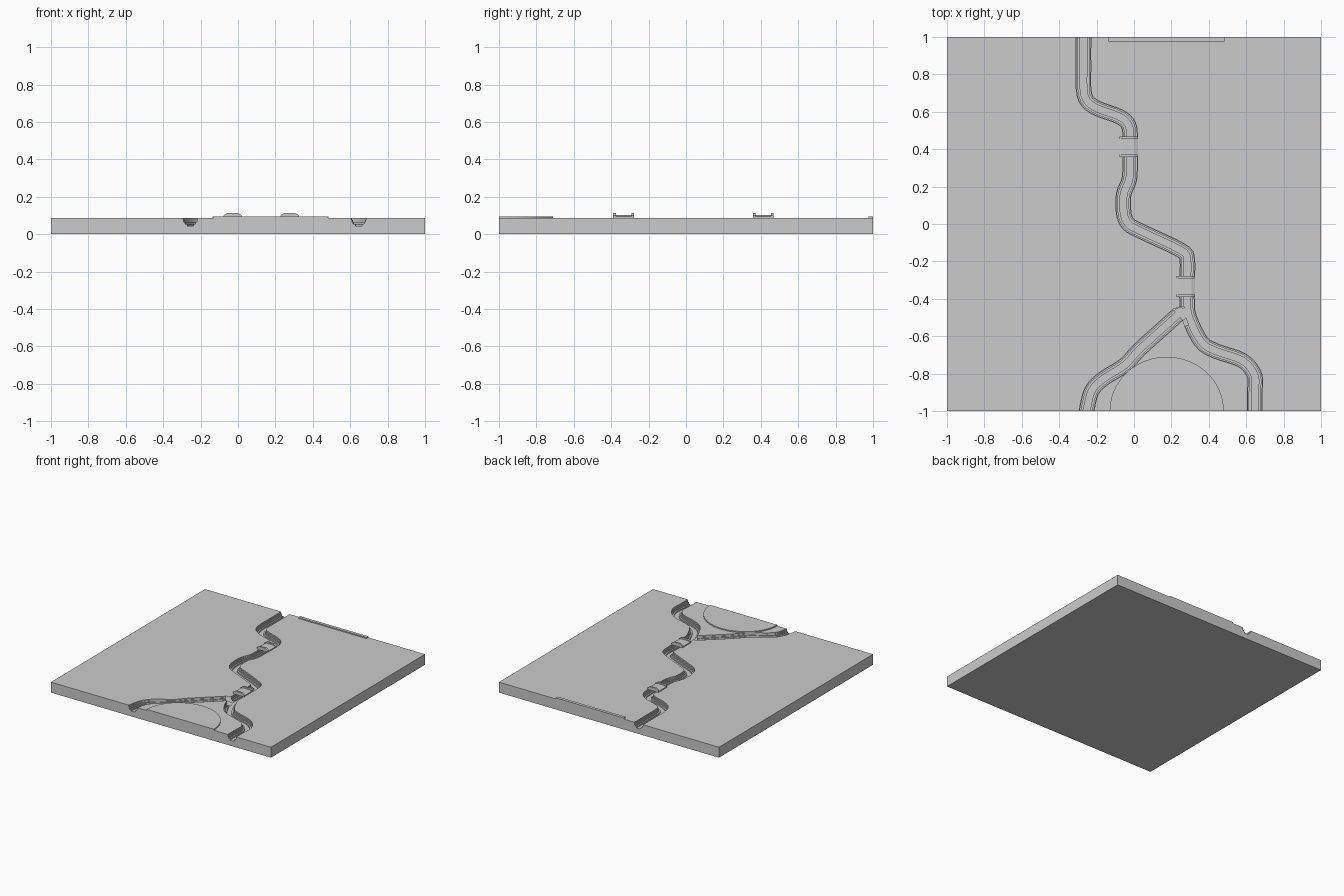
import bpy
import bmesh
import math
from mathutils import Vector

if "Cube" in bpy.data.objects:
    bpy.data.objects.remove(bpy.data.objects["Cube"], do_unlink=True)

TOP = 0.086
DEPTH = 0.042
UP = Vector((0, 0, 1))

grey = bpy.data.materials.new("stone grey")
grey.use_nodes = True
grey.diffuse_color = (0.6, 0.6, 0.6, 1)
grey.node_tree.nodes["Principled BSDF"].inputs["Base Color"].default_value = (0.6, 0.6, 0.6, 1)


def finish(name, bm):
    mesh = bpy.data.meshes.new(name)
    bm.to_mesh(mesh)
    bm.free()
    mesh.materials.append(grey)
    obj = bpy.data.objects.new(name, mesh)
    bpy.context.collection.objects.link(obj)


def add_face(bm, points, toward):
    """Add a polygon whose front side looks in the given direction."""
    face = bm.faces.new([bm.verts.new(p) for p in points])
    face.normal_update()
    if face.normal.dot(Vector(toward)) < 0:
        face.normal_flip()


def prism(name, outline, direction):
    """Closed solid swept from a planar outline along a direction."""
    d = Vector(direction)
    low = [Vector(p) for p in outline]
    high = [p + d for p in low]
    middle = sum(low, Vector()) / len(low)
    bm = bmesh.new()
    add_face(bm, low, -d)
    add_face(bm, high, d)
    for i in range(len(low)):
        j = (i + 1) % len(low)
        add_face(bm, [low[i], low[j], high[j], high[i]], (low[i] + low[j]) / 2 - middle)
    bmesh.ops.remove_doubles(bm, verts=bm.verts, dist=1e-5)
    finish(name, bm)


def smooth_path(points, steps=4):
    """Rounded path through the points."""
    pts = [Vector(p) for p in points]
    ext = [pts[0] * 2 - pts[1]] + pts + [pts[-1] * 2 - pts[-2]]
    out = []
    for a, b, c, d in zip(ext, ext[1:], ext[2:], ext[3:]):
        for i in range(steps):
            t = i / steps
            out.append(0.5 * (2 * b + (c - a) * t + (2 * a - 5 * b + 4 * c - d) * t * t
                              + (3 * b - a - 3 * c + d) * t ** 3))
    return out + [pts[-1]]


# Stepped channel section, from the east rim down to the bed and up again
WIDTHS = (0.039, 0.036, 0.029, 0.018)
STEPS = [(w, -DEPTH * (i + e) / len(WIDTHS)) for i, w in enumerate(WIDTHS) for e in (0, 1)]
SECTION = STEPS + [(-w, z) for w, z in reversed(STEPS)]


def channel_rings(path):
    rings = []
    for i, p in enumerate(path):
        along = (path[min(i + 1, len(path) - 1)] - path[max(i - 1, 0)]).normalized()
        if abs(p.y) == 1:
            along = Vector((0, -1))
        across = Vector((-along.y, along.x))
        rings.append([(p + across * w).to_3d() + UP * (TOP + z) for w, z in SECTION])
    return rings


def add_channel(bm, rings, mouth=range(0)):
    """Skin the rings, leaving the west wall open along the mouth."""
    for i, (r, s) in enumerate(zip(rings, rings[1:])):
        centre = (r[0] + r[-1] + s[0] + s[-1]) / 4 + UP * 0.01
        for k in range(len(r) - 1):
            if i in mouth and k >= len(r) // 2:
                continue
            quad = [r[k], r[k + 1], s[k + 1], s[k]]
            add_face(bm, quad, centre - sum(quad, Vector()) / 4)


river = channel_rings(smooth_path([
    (-0.27, 1), (-0.27, 0.85), (-0.265, 0.69), (-0.21, 0.625), (-0.08, 0.575), (-0.03, 0.53),
    (-0.02, 0.46), (-0.02, 0.36), (-0.025, 0.24), (-0.055, 0.16), (-0.055, 0.06), (-0.03, 0.0),
    (0.04, -0.04), (0.25, -0.14), (0.284, -0.19), (0.284, -0.3), (0.284, -0.42), (0.295, -0.5),
    (0.36, -0.63), (0.44, -0.68), (0.58, -0.73), (0.645, -0.81), (0.645, -0.9), (0.645, -1)]))
branch = channel_rings(smooth_path([
    (0.235, -0.485), (0.18, -0.535), (0.03, -0.67), (-0.05, -0.755), (-0.16, -0.825),
    (-0.225, -0.89), (-0.255, -1)]))
east, west = [r[0] for r in river], [r[-1] for r in river]
branch_east, branch_west = [r[0] for r in branch], [r[-1] for r in branch]
above = max(i for i, p in enumerate(west) if p.y > -0.45)
below = min(i for i, p in enumerate(west) if p.y < -0.525)


def corner(x, y, z=TOP):
    return Vector((x, y, z))


# Ground slab: three banks divided by the river and its branch
bm = bmesh.new()
add_face(bm, east + [corner(1, -1), corner(1, 1)], UP)
add_face(bm, west[:above + 1] + branch_west + [corner(-1, -1), corner(-1, 1)], UP)
add_face(bm, west[below:] + branch_east[::-1], UP)
add_channel(bm, river, range(above, below))
add_channel(bm, branch)

# Slab walls, notched where the channels run out, and underside
add_face(bm, [corner(-1, -1, 0), corner(1, -1, 0), corner(1, -1)] + river[-1] + branch[-1]
         + [corner(-1, -1)], (0, -1, 0))
add_face(bm, [corner(-1, 1, 0), corner(1, 1, 0), corner(1, 1)] + river[0]
         + [corner(-1, 1)], (0, 1, 0))
for x in (-1, 1):
    add_face(bm, [corner(x, -1, 0), corner(x, 1, 0), corner(x, 1), corner(x, -1)], (x, 0, 0))
add_face(bm, [corner(-1, -1, 0), corner(1, -1, 0), corner(1, 1, 0), corner(-1, 1, 0)], -UP)
bmesh.ops.remove_doubles(bm, verts=bm.verts, dist=1e-5)
finish("ground_slab", bm)

# Round pool bed at the fork
turn = [math.tau * i / 24 for i in range(24)]
prism("pool_bed", [(0.246 + 0.037 * math.cos(a), -0.483 + 0.037 * math.sin(a), TOP - DEPTH - 0.004)
                   for a in turn], (0, 0, 0.005))

# Half-round plaza at the front edge and low strip along the back edge
arc = [math.pi * i / 40 for i in range(41)]
prism("front_plaza", [(0.175 + 0.305 * math.cos(a), -1 + 0.29 * math.sin(a), TOP) for a in arc],
      (0, 0, 0.009))
prism("back_strip", [(-0.135, 0.975, TOP), (0.485, 0.975, TOP), (0.485, 1, TOP), (-0.135, 1, TOP)],
      (0, 0, 0.009))


# Bridges: arched deck between two raised parapets
def arch(name, x, y, width, rise):
    half = [(0.05, -0.001), (0.05, rise * 0.5), (0.03, rise)]
    profile = half + [(-u, w) for u, w in reversed(half)]
    prism(name, [(x + u, y - width / 2, TOP + w) for u, w in profile], (0, width, 0))


for label, x, y in (("back", -0.028, 0.413), ("front", 0.277, -0.333)):
    arch(label + "_bridge_deck", x, y, 0.09, 0.016)
    for side, s in (("near", -1), ("far", 1)):
        arch(f"{label}_bridge_{side}_parapet", x, y + s * 0.049, 0.014, 0.027)
